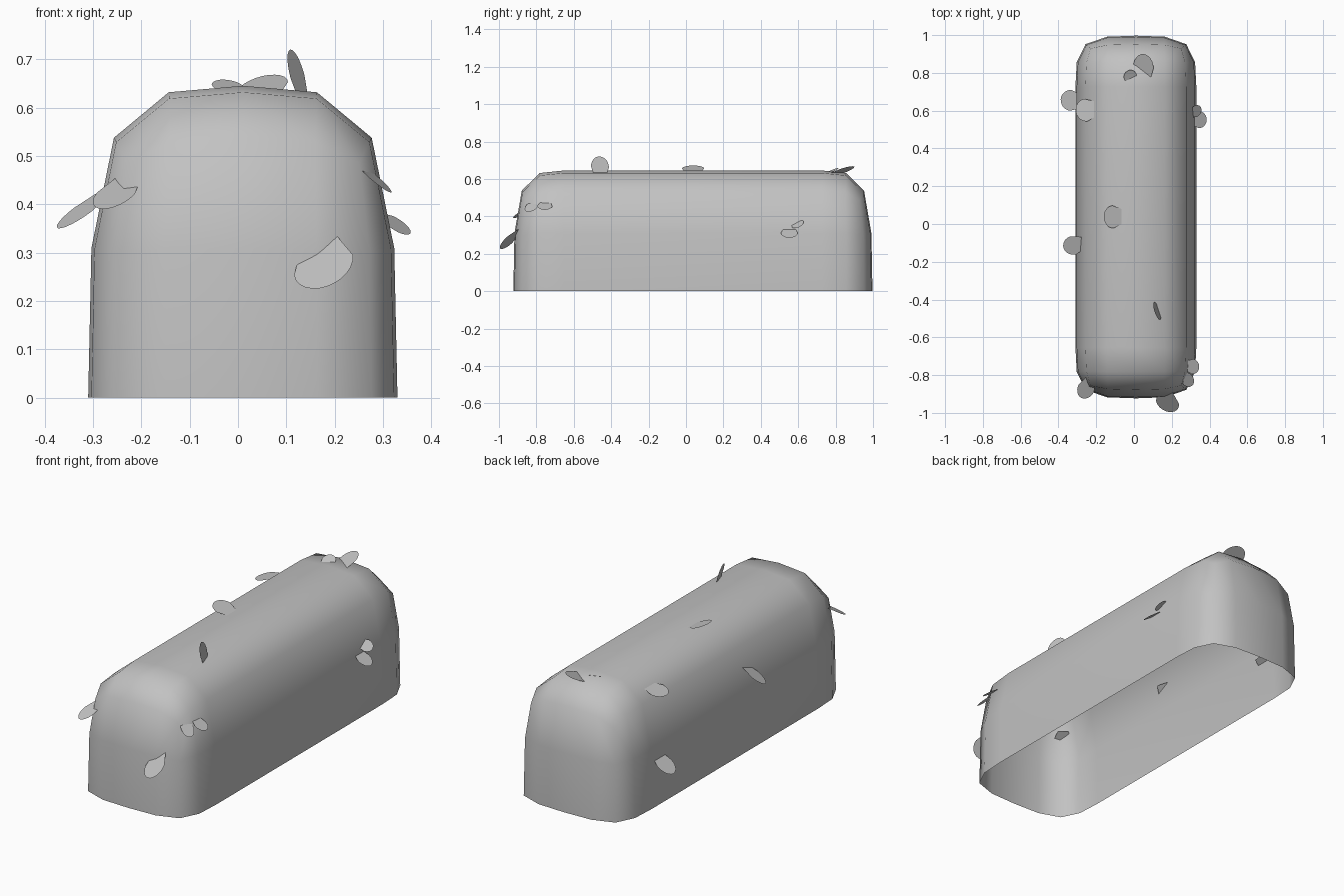
import bpy, bmesh, math
from mathutils import Vector

cube = bpy.data.objects.get("Cube")
if cube:
    bpy.data.objects.remove(cube, do_unlink=True)

grey = bpy.data.materials.new("hedge grey")
grey.use_nodes = True
GREY = (0.54, 0.54, 0.54, 1)
grey.diffuse_color = GREY
bsdf = next(n for n in grey.node_tree.nodes if n.type == 'BSDF_PRINCIPLED')
bsdf.inputs["Base Color"].default_value = GREY

# Overall hedge size
HALF_W, HALF_L, HEIGHT, CAP = 0.32, 0.96, 0.645, 0.27
CENTRE = Vector((0.01, 0.037, 0))

# Hedge shell: a cube split once, then smoothed, so its faces stay broad
bpy.ops.mesh.primitive_cube_add(size=2)
hedge = bpy.context.object
hedge.name = "hedge_shell"
for kind in ('SIMPLE', 'CATMULL_CLARK'):
    sub = hedge.modifiers.new("smooth", 'SUBSURF')
    sub.subdivision_type = kind
    sub.levels = 1
    bpy.ops.object.modifier_apply(modifier=sub.name)

# Keep the upper back quarter and shape it into one end cap
bm = bmesh.new()
bm.from_mesh(hedge.data)
unwanted = [v for v in bm.verts if v.co.z < -0.01 or v.co.y < -0.01]
bmesh.ops.delete(bm, geom=unwanted, context='VERTS')
for v in bm.verts:
    v.co = Vector((v.co.x * HALF_W, HALF_L - CAP * (1 - v.co.y), v.co.z * HEIGHT))
# Straight body: pull the open end of the cap back to the middle
rim = [e for e in bm.edges if e.is_boundary
       and all(abs(v.co.y - HALF_L + CAP) < 0.001 for v in e.verts)]
body = bmesh.ops.extrude_edge_only(bm, edges=rim)
for v in body["geom"]:
    if isinstance(v, bmesh.types.BMVert):
        v.co.y = 0
bmesh.ops.recalc_face_normals(bm, faces=bm.faces)
if sum(f.normal.z * f.calc_area() for f in bm.faces) < 0:
    bmesh.ops.reverse_faces(bm, faces=bm.faces)
bm.to_mesh(hedge.data)
bm.free()
hedge.data.materials.append(grey)
mirror = hedge.modifiers.new("mirror", 'MIRROR')
mirror.use_axis = (False, True, False)
hedge.location = CENTRE
bpy.ops.object.shade_smooth()


# Loose leaves: flat blades with rounded tips, rooted inside the shell
def leaf(name, base, tip, width, across):
    base, tip = Vector(base), Vector(tip)
    along = tip - base
    side = Vector(across)
    side = (side - side.project(along)).normalized() * width / 2
    root = base - along * 0.15
    pts = [root - side * 0.6, root + side * 0.6]
    for i in range(13):
        a = math.pi * i / 12
        pts.append(base + along * (0.45 + 0.55 * math.sin(a)) + side * math.cos(a))
    mesh = bpy.data.meshes.new(name)
    mesh.from_pydata(pts, [], [range(len(pts))])
    mesh.materials.append(grey)
    bpy.context.collection.objects.link(bpy.data.objects.new(name, mesh))


leaf("leaf_front", (0.17, -0.9, 0.31), (0.185, -0.995, 0.23), 0.13, (1, -0.3, 0.2))
leaf("leaf_front_corner", (-0.23, -0.83, 0.45), (-0.28, -0.92, 0.39), 0.09, (1, -0.5, 0))
leaf("leaf_top_front", (0.135, -0.46, 0.62), (0.108, -0.46, 0.72), 0.1, (0.3, -0.94, 0))
leaf("leaf_top_middle", (-0.07, 0.04, 0.64), (-0.16, 0.035, 0.672), 0.12, (0, 1, 0))
leaf("leaf_top_back_large", (0.05, 0.77, 0.62), (0.05, 0.9, 0.665), 0.11, (0.95, 0, 0.25))
leaf("leaf_top_back_small", (-0.02, 0.75, 0.63), (-0.02, 0.815, 0.657), 0.07, (0.95, -0.1, -0.2))
leaf("leaf_right_front", (-0.28, -0.1, 0.42), (-0.372, -0.13, 0.35), 0.1, (0.1, 0.85, 0.35))
leaf("leaf_right_back", (-0.29, 0.65, 0.25), (-0.388, 0.66, 0.18), 0.11, (0, 1, 0))
leaf("leaf_right_top", (-0.21, 0.61, 0.575), (-0.308, 0.595, 0.55), 0.12, (0, 1, 0))
leaf("leaf_left_front_a", (0.28, -0.75, 0.475), (0.345, -0.76, 0.435), 0.08, (0, 1, 0))
leaf("leaf_left_front_b", (0.255, -0.8, 0.48), (0.313, -0.85, 0.425), 0.07, (0.3, 1, 0))
leaf("leaf_left_back_a", (0.3, 0.585, 0.37), (0.357, 0.61, 0.345), 0.07, (0, 0.9, 0.4))
leaf("leaf_left_back_b", (0.31, 0.555, 0.335), (0.385, 0.55, 0.285), 0.09, (0, 1, 0))
